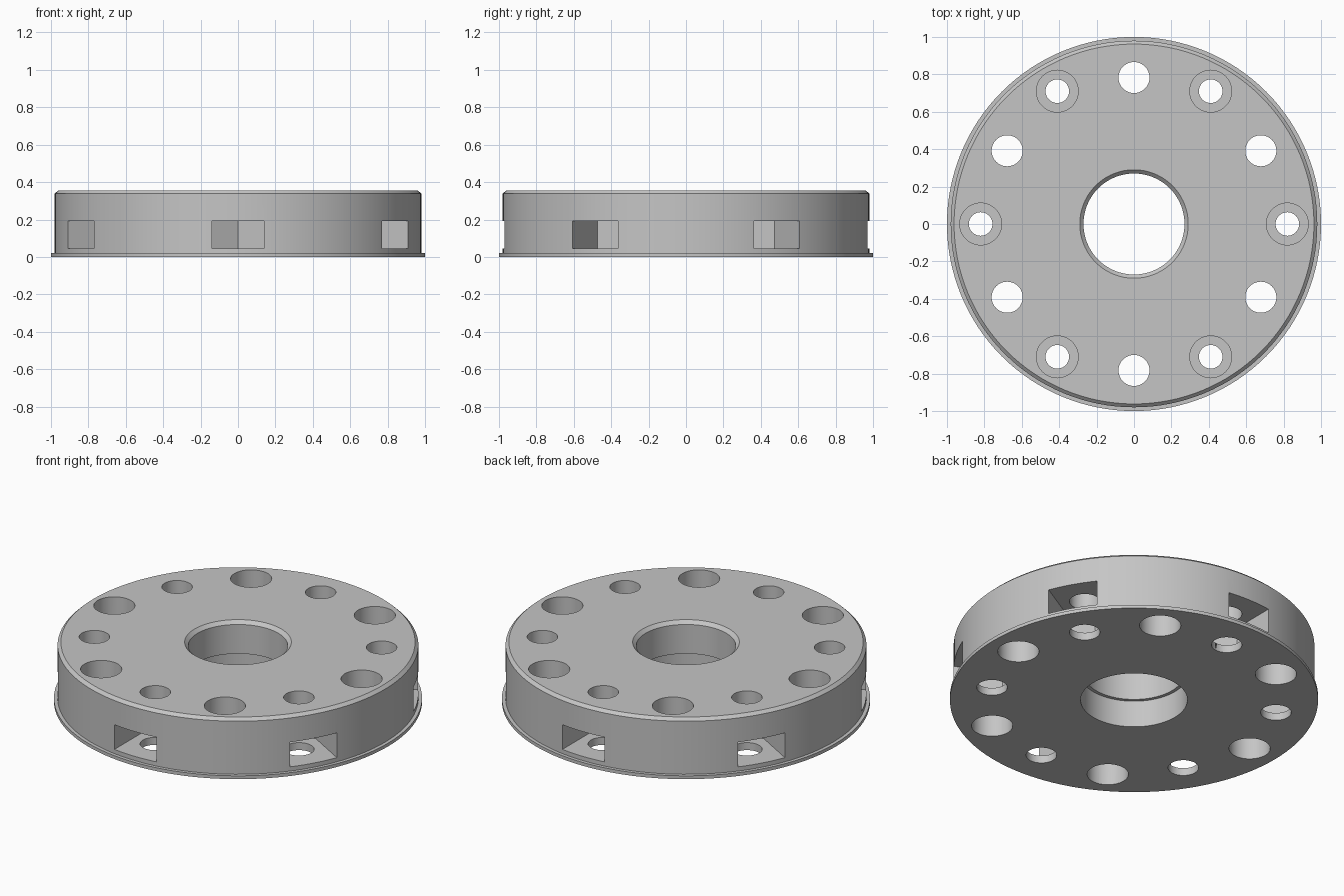
import bpy, bmesh, math
from mathutils import Matrix

if "Cube" in bpy.data.objects:
    bpy.data.objects.remove(bpy.data.objects["Cube"])

grey = bpy.data.materials.new("plain grey")
grey.diffuse_color = (0.56, 0.56, 0.56, 1)
grey.use_nodes = True
grey.node_tree.nodes["Principled BSDF"].inputs["Base Color"].default_value = grey.diffuse_color


def make_object(name, bm):
    bmesh.ops.recalc_face_normals(bm, faces=bm.faces)
    mesh = bpy.data.meshes.new(name)
    bm.to_mesh(mesh)
    bm.free()
    mesh.materials.append(grey)
    ob = bpy.data.objects.new(name, mesh)
    bpy.context.collection.objects.link(ob)
    return ob


def lathe(bm, profile, steps, centre=(0, 0), closed=False):
    """Revolve (radius, z) points around a vertical axis at centre."""
    rings = []
    for r, z in profile:
        rings.append([bm.verts.new((centre[0] + r * math.cos(2 * math.pi * i / steps),
                                    centre[1] + r * math.sin(2 * math.pi * i / steps), z))
                      for i in range(steps)])
    pairs = list(zip(rings, rings[1:]))
    if closed:
        pairs.append((rings[-1], rings[0]))
    else:
        bm.faces.new(rings[0])
        bm.faces.new(rings[-1])
    for a, b in pairs:
        for i in range(steps):
            j = (i + 1) % steps
            bm.faces.new((a[i], a[j], b[j], b[i]))


def polar(radius, degrees):
    a = math.radians(degrees)
    return radius * math.cos(a), radius * math.sin(a)


def cut(target, cutter):
    mod = target.modifiers.new(cutter.name, 'BOOLEAN')
    mod.operation = 'DIFFERENCE'
    mod.solver = 'EXACT'
    mod.object = cutter
    bpy.context.view_layer.objects.active = target
    bpy.ops.object.modifier_apply(modifier=mod.name)
    bpy.data.objects.remove(cutter)


# Disc body: base flange, chamfered rim and stepped central bore
bm = bmesh.new()
lathe(bm, [(0.29, 0), (1.0, 0), (1.0, 0.02), (0.98, 0.02), (0.98, 0.338), (0.962, 0.355),
           (0.29, 0.355), (0.27, 0.335), (0.27, 0.16), (0.29, 0.16)], 128, closed=True)
disc = make_object("disc_body", bm)

# Holes recessed from both faces
bm = bmesh.new()
for k in range(6):
    lathe(bm, [(0.112, -0.1), (0.112, 0.15), (0.063, 0.15), (0.063, 0.21),
               (0.112, 0.21), (0.112, 0.5)], 48, polar(0.82, 60 * k))
cut(disc, make_object("recessed_holes", bm))

# Plain through holes
bm = bmesh.new()
for k in range(6):
    lathe(bm, [(0.083, -0.1), (0.083, 0.5)], 48, polar(0.783, 30 + 60 * k))
cut(disc, make_object("bolt_holes", bm))

# Nut slots open at the rim, with a pointed inner end
bm = bmesh.new()
outline = [(1.1, -0.14), (1.1, 0.14), (0.702, 0.14), (0.621, 0), (0.702, -0.14)]
for k in range(6):
    turn = Matrix.Rotation(math.radians(30 + 60 * k), 3, 'Z')
    low = bm.faces.new([bm.verts.new((x, y, 0.045)) for x, y in outline])
    extruded = bmesh.ops.extrude_face_region(bm, geom=[low])["geom"]
    top = [v for v in extruded if isinstance(v, bmesh.types.BMVert)]
    bmesh.ops.translate(bm, verts=top, vec=(0, 0, 0.148))
    bmesh.ops.rotate(bm, verts=list(low.verts) + top, cent=(0, 0, 0), matrix=turn)
cut(disc, make_object("nut_slots", bm))

# Smooth round walls, keep edges sharp
bpy.ops.object.select_all(action='DESELECT')
disc.select_set(True)
bpy.context.view_layer.objects.active = disc
bpy.ops.object.shade_smooth_by_angle(angle=math.radians(25))
